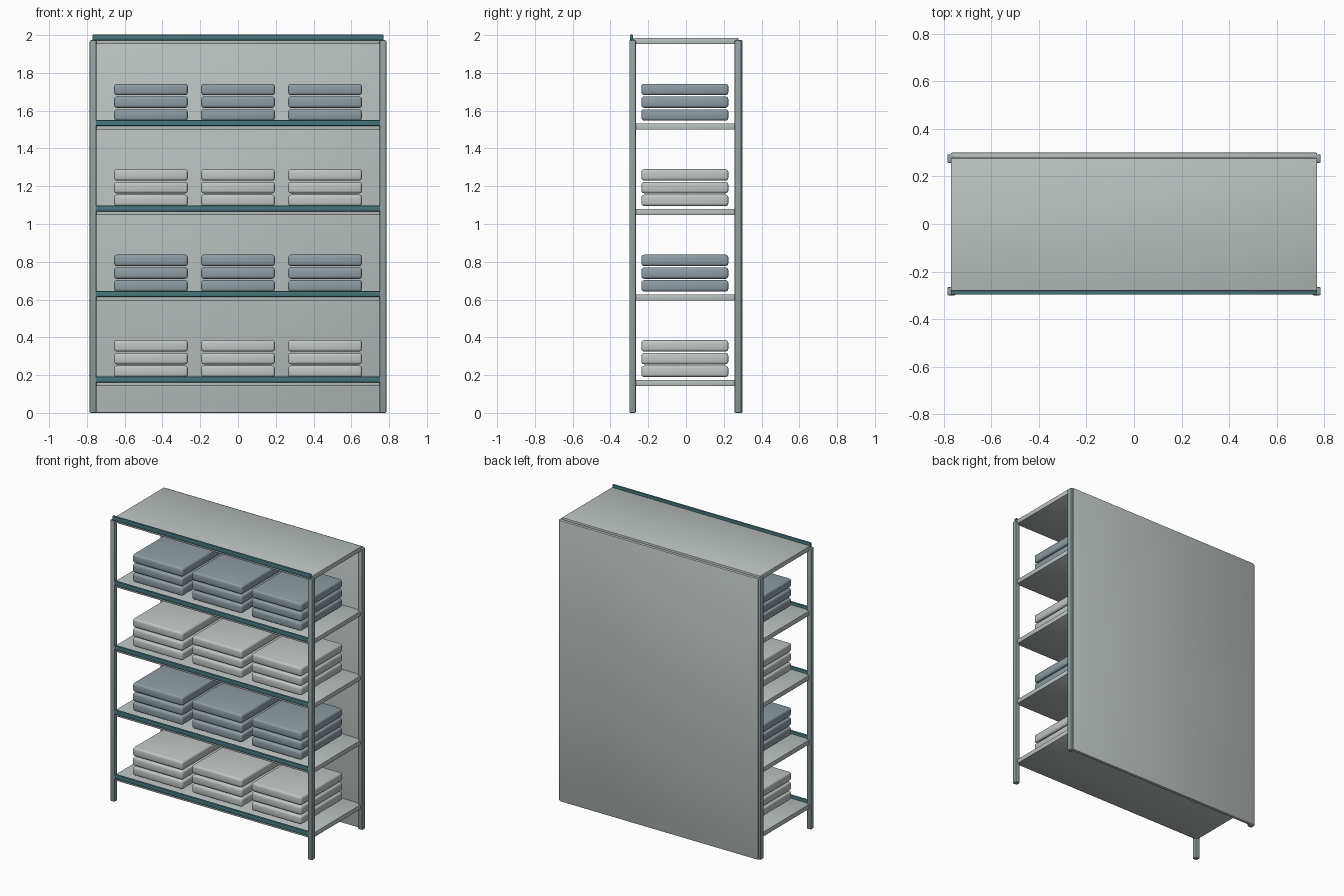
import bpy

if "Cube" in bpy.data.objects:
    bpy.data.objects.remove(bpy.data.objects["Cube"])


def material(name, rgb):
    """Flat material from 0-255 sRGB values."""
    lin = [((c / 255 + 0.055) / 1.055) ** 2.4 for c in rgb]
    m = bpy.data.materials.new(name)
    m.diffuse_color = (*lin, 1)
    m.use_nodes = True
    m.node_tree.nodes["Principled BSDF"].inputs["Base Color"].default_value = m.diffuse_color
    return m


PANEL = material("pale grey green", (186, 194, 192))
STEEL = material("steel grey", (146, 160, 161))
TEAL = material("dark teal", (70, 118, 123))
DARK = material("blue grey box", (143, 157, 163))
LIGHT = material("light grey box", (193, 199, 197))


def block(name, x, y, z, mat, bevel, segments=2):
    """Bevelled box from (min, max) ranges on each axis."""
    ranges = (x, y, z)
    bpy.ops.mesh.primitive_cube_add(size=1, location=[(a + b) / 2 for a, b in ranges])
    ob = bpy.context.object
    ob.name = name
    ob.scale = [b - a for a, b in ranges]
    bpy.ops.object.transform_apply(location=False, rotation=False, scale=True)
    ob.data.materials.append(mat)
    mod = ob.modifiers.new("Bevel", "BEVEL")
    mod.width = bevel
    mod.segments = segments
    bpy.ops.object.modifier_apply(modifier=mod.name)
    bpy.ops.object.shade_smooth_by_angle()
    return ob


# Corner posts
for side in (-1, 1):
    x = sorted((side * 0.75, side * 0.785))
    block("front_post", x, (-0.30, -0.265), (0, 1.973), STEEL, 0.006)
    block("back_post", x, (0.257, 0.293), (0, 1.973), STEEL, 0.006)

# Back panel
block("back_panel", (-0.77, 0.77), (0.277, 0.30), (0, 1.973), PANEL, 0.005)

# Shelves with a raised teal lip along the front
PITCH = 0.4525
for i in range(5):
    z = 0.142 + i * PITCH
    block("shelf", (-0.77, 0.77), (-0.28, 0.277), (z, z + 0.033), PANEL, 0.004)
    block("shelf_lip", (-0.77, 0.77), (-0.297, -0.28), (z + 0.02, z + 0.05), TEAL, 0.003)

# Stacked boxes, three stacks of three on each of the lower four shelves
for i in range(4):
    for cx in (-0.461, 0, 0.461):
        for k in range(3):
            z = 0.19 + i * PITCH + k * 0.0675
            block("stacked_box", (cx - 0.195, cx + 0.195), (-0.236, 0.224),
                  (z, z + 0.06), DARK if i % 2 else LIGHT, 0.014, 3)
